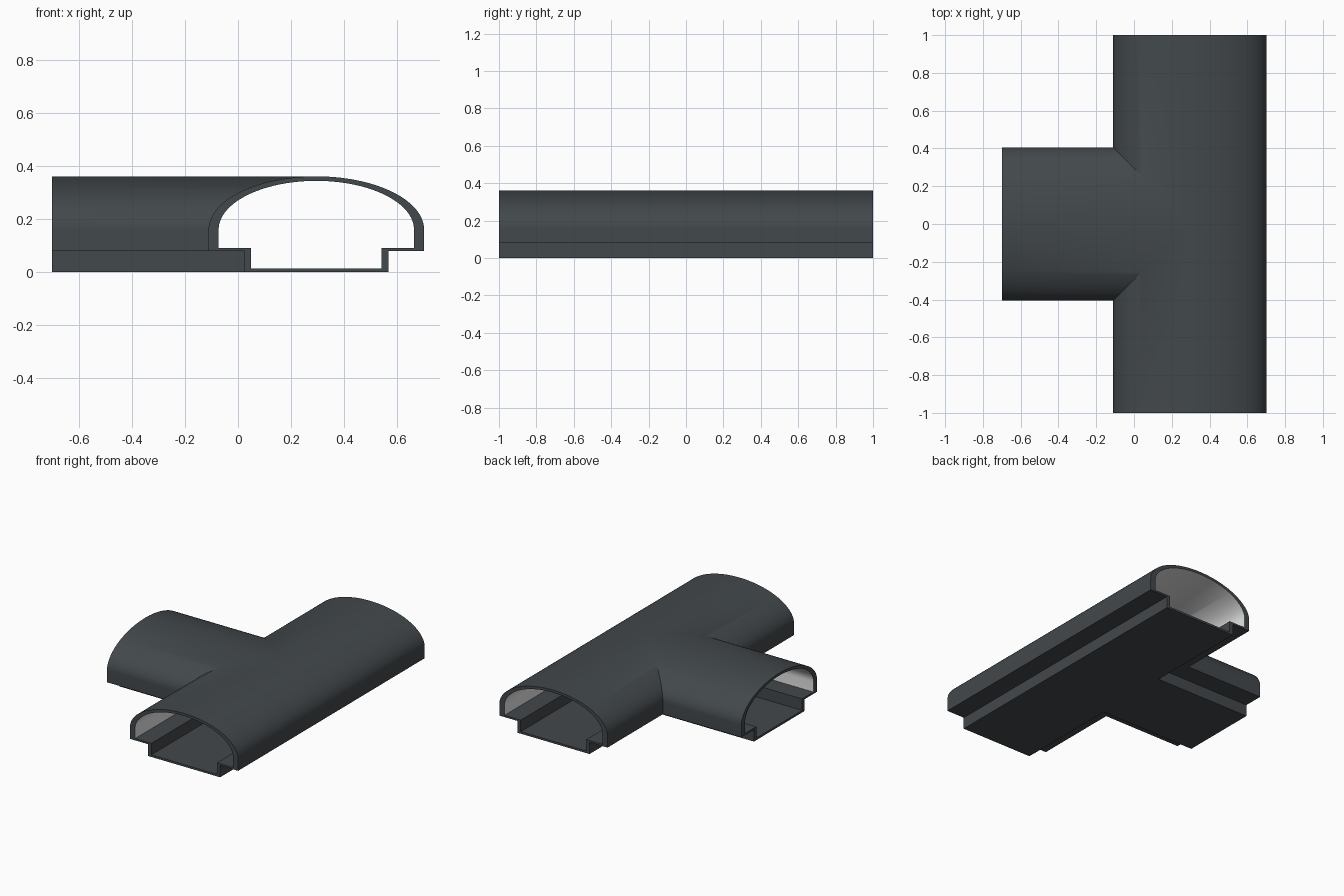
import bpy, bmesh, math

if "Cube" in bpy.data.objects:
    bpy.data.objects.remove(bpy.data.objects["Cube"])

CX = 0.295      # centre line of the main run
END_X = -0.70   # open end of the side branch
N = 28          # arc segments per half


def material(name, rgb):
    m = bpy.data.materials.new(name)
    m.diffuse_color = (*rgb, 1)
    m.use_nodes = True
    m.node_tree.nodes["Principled BSDF"].inputs["Base Color"].default_value = m.diffuse_color
    return m


# Half cross-section (distance from centre line, height): channel, ledge, side wall, dome
def half_profile(floor, channel, ledge, width, spring, top):
    pts = [(0, floor), (channel, floor), (channel, ledge), (width, ledge)]
    for i in range(N + 1):
        t = math.pi / 2 * i / N
        pts.append((width * math.cos(t) if i < N else 0,
                    spring + (top - spring) * math.sin(t)))
    return pts


outer = half_profile(0.0, 0.271, 0.08, 0.406, 0.16, 0.361)
inner = half_profile(0.014, 0.246, 0.092, 0.368, 0.16, 0.344)

bm = bmesh.new()


# Sweep both skins of a half section along a path; path(d) gives plan points
def sweep(path):
    grids = []
    for prof in (outer, inner):
        grids.append([[bm.verts.new((x, y, z)) for x, y in path(d)] for d, z in prof])
    for skin, g in enumerate(grids):
        for i in range(len(g) - 1):
            for j in range(len(g[i]) - 1):
                f = bm.faces.new((g[i][j], g[i + 1][j], g[i + 1][j + 1], g[i][j + 1]))
                f.material_index = 1 if skin and i >= 3 else 0
    o, n = grids
    for j in (0, -1):   # end rims
        if path(0)[j] == (CX, 0):
            continue
        for i in range(len(o) - 1):
            bm.faces.new((o[i][j], o[i + 1][j], n[i + 1][j], n[i][j]))


# Plain side of the main run
sweep(lambda d: [(CX + d, -1), (CX + d, 0), (CX + d, 1)])
# Mitred corners turning from the main run into the branch
for s in (-1, 1):
    sweep(lambda d: [(CX - d, s), (CX - d, s * d), (END_X, s * d)])

bmesh.ops.remove_doubles(bm, verts=bm.verts, dist=1e-5)
bmesh.ops.recalc_face_normals(bm, faces=bm.faces)

me = bpy.data.meshes.new("tee_duct")
bm.to_mesh(me)
bm.free()
me.materials.append(material("dark grey", (0.055, 0.065, 0.071)))
me.materials.append(material("white lining", (0.8, 0.8, 0.8)))
ob = bpy.data.objects.new("tee_duct", me)
bpy.context.collection.objects.link(ob)
bpy.context.view_layer.objects.active = ob
ob.select_set(True)
bpy.ops.object.shade_smooth_by_angle(angle=math.radians(30))
